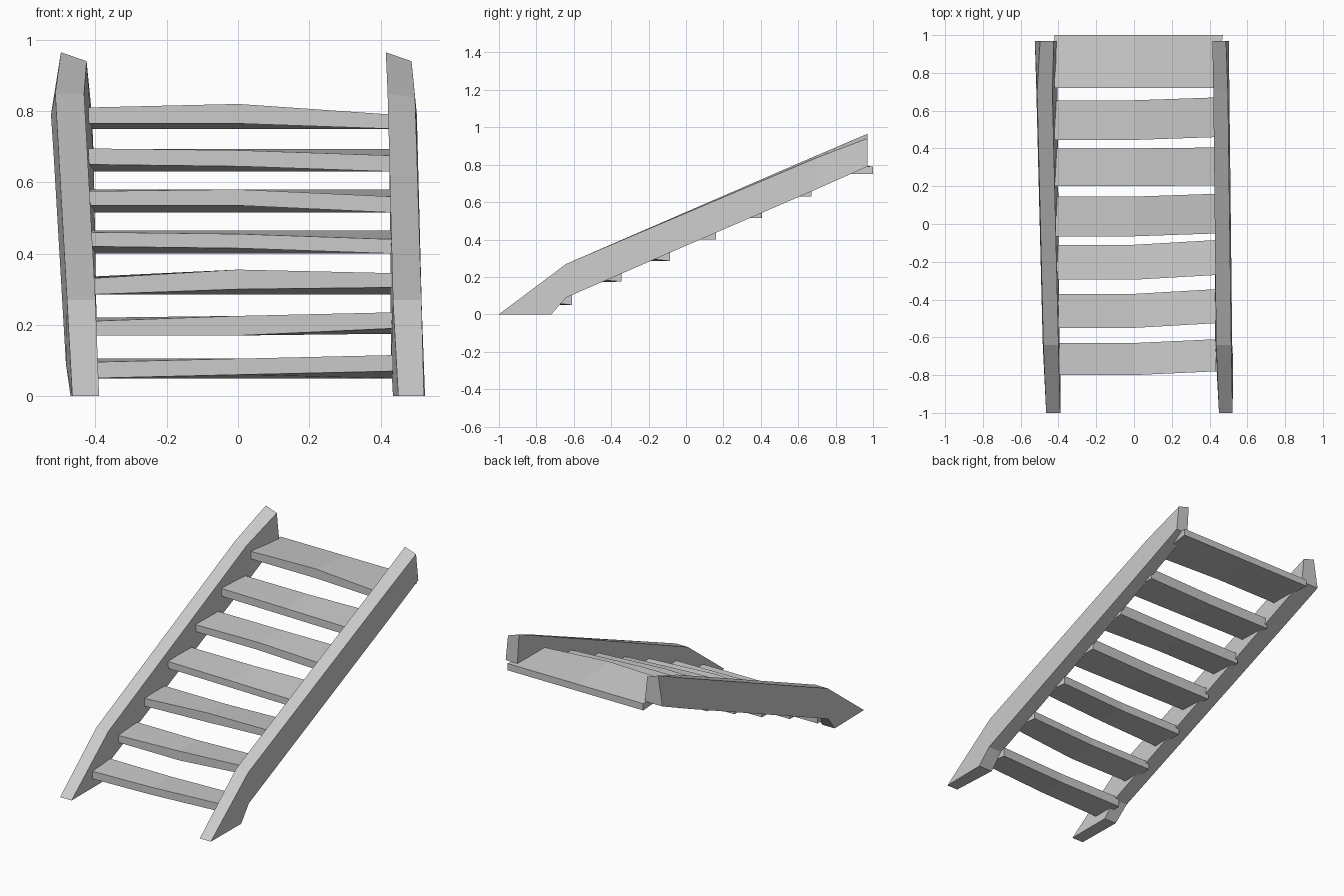
import bpy, bmesh

cube = bpy.data.objects.get("Cube")
if cube:
    bpy.data.objects.remove(cube, do_unlink=True)

grey = bpy.data.materials.new("light grey wood")
grey.use_nodes = True
colour = (0.6, 0.6, 0.6, 1)
grey.diffuse_color = colour
grey.node_tree.nodes["Principled BSDF"].inputs["Base Color"].default_value = colour


def loft(name, sections):
    """Join four-cornered sections into a closed, flat-faced beam."""
    bm = bmesh.new()
    rings = [[bm.verts.new(corner) for corner in section] for section in sections]
    for a, b in zip(rings, rings[1:]):
        for i in range(4):
            j = (i + 1) % 4
            bm.faces.new((a[i], a[j], b[j], b[i]))
    bm.faces.new(rings[0][::-1])
    bm.faces.new(rings[-1])
    bmesh.ops.recalc_face_normals(bm, faces=bm.faces)
    mesh = bpy.data.meshes.new(name)
    bm.to_mesh(mesh)
    bm.free()
    mesh.materials.append(grey)
    obj = bpy.data.objects.new(name, mesh)
    bpy.context.collection.objects.link(obj)
    return obj


def stringer(name, stations):
    """Each station: lower (y, z), upper (y, z), lower x pair, upper x pair, drop of the +x top edge."""
    sections = []
    for (low_y, low_z), (top_y, top_z), (low_a, low_b), (top_a, top_b), drop in stations:
        sections.append([(low_a, low_y, low_z), (low_b, low_y, low_z),
                         (top_b, top_y, top_z - drop), (top_a, top_y, top_z)])
    loft(name, sections)


# Side boards, hand-cut and slightly skewed: foot, knee, bend, upper end
foot = ((-0.72, 0), (-1, 0))
knee = ((-0.64, 0.09), (-0.64, 0.27))
bend = ((0.7, 0.67), (0.7, 0.85))
end = ((0.97, 0.79), (0.97, 0.965))
stringer("right_stringer", [
    (*foot, (-0.47, -0.39), (-0.465, -0.39), 0),
    (*knee, (-0.483, -0.395), (-0.48, -0.4), 0),
    (*bend, (-0.517, -0.405), (-0.513, -0.432), 0),
    (*end, (-0.525, -0.41), (-0.497, -0.425), 0.025)])
stringer("left_stringer", [
    (*foot, (0.435, 0.525), (0.45, 0.522), 0),
    (*knee, (0.43, 0.52), (0.435, 0.515), 0),
    (*bend, (0.425, 0.505), (0.42, 0.497), 0.012),
    (*end, (0.425, 0.502), (0.415, 0.487), 0.025)])

# Treads: front y at each end, depth, front bottoms, front tops, back bottom and top
treads = [
    (-0.8, -0.78, 0.17, (0.05, 0.06, 0.07), (0.095, 0.105, 0.115), 0.05, 0.105),
    (-0.55, -0.525, 0.18, (0.17, 0.17, 0.19), (0.21, 0.225, 0.235), 0.175, 0.22),
    (-0.295, -0.27, 0.185, (0.285, 0.3, 0.305), (0.33, 0.355, 0.345), 0.285, 0.335),
    (-0.065, -0.05, 0.21, (0.42, 0.415, 0.4), (0.46, 0.455, 0.44), 0.4, 0.465),
    (0.2, 0.205, 0.2, (0.535, 0.535, 0.515), (0.575, 0.58, 0.56), 0.515, 0.58),
    (0.445, 0.46, 0.21, (0.65, 0.645, 0.63), (0.695, 0.69, 0.675), 0.63, 0.693),
    (0.72, 0.72, 0.28, (0.765, 0.765, 0.75), (0.81, 0.82, 0.79), 0.75, 0.79),
]
for n, (y_a, y_b, depth, bottoms, tops, back_low, back_top) in enumerate(treads, 1):
    is_top = n == len(treads)
    sections = []
    for x, y, low, top in zip((-0.42, 0, 0.435), (y_a, y_a, y_b), bottoms, tops):
        # The uppermost board is wider where it runs behind the left side board
        back_x = 0.47 if is_top and x > 0 else x
        sections.append([(x, y, low), (back_x, y + depth, back_low),
                         (back_x, y + depth, back_top), (x, y, top)])
    loft(f"tread_{n}", sections)
